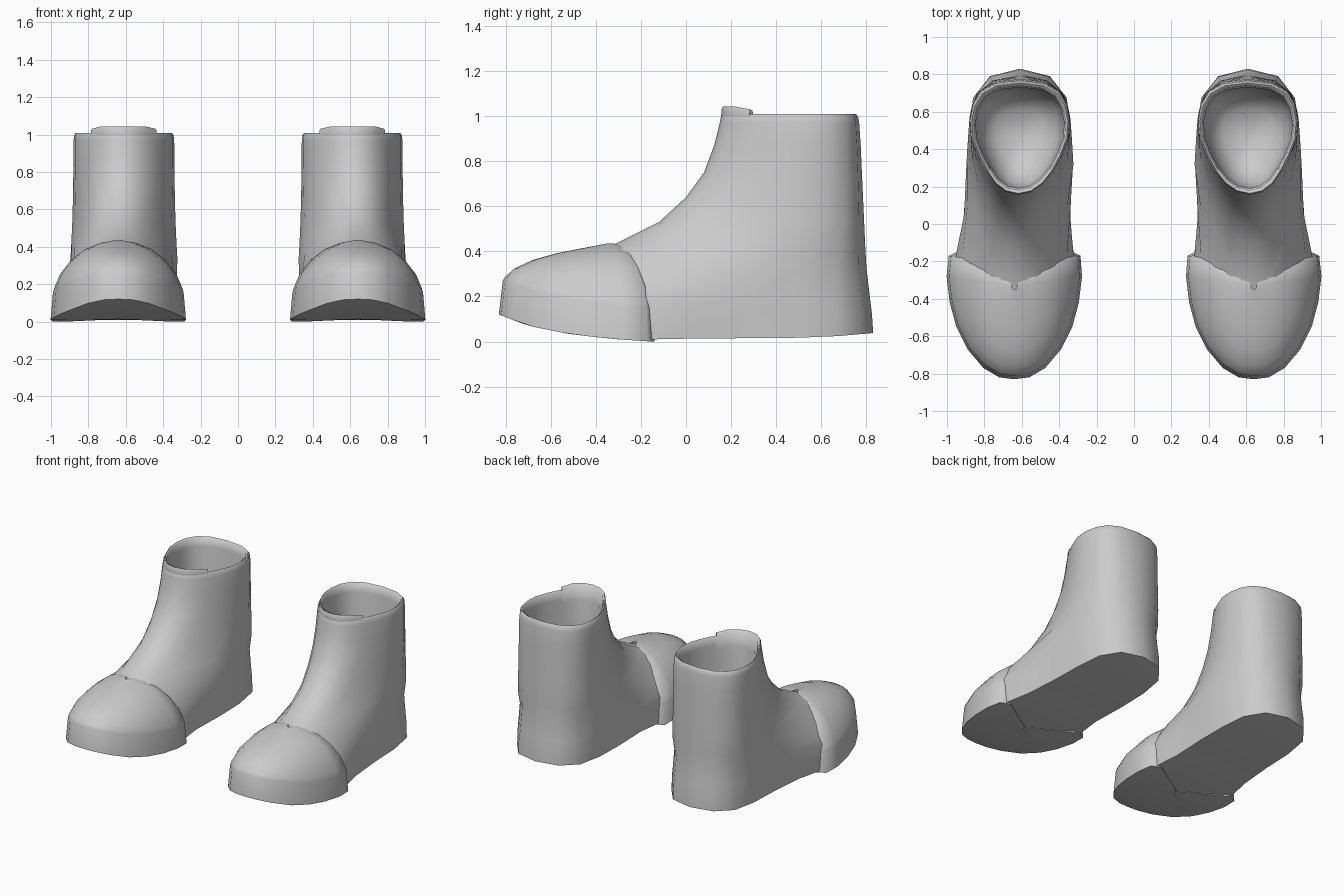
import bpy, bmesh, math

if "Cube" in bpy.data.objects:
    bpy.data.objects.remove(bpy.data.objects["Cube"], do_unlink=True)

grey = bpy.data.materials.new("plain grey")
grey.use_nodes = True
grey.diffuse_color = (0.6, 0.6, 0.6, 1)
grey.node_tree.nodes["Principled BSDF"].inputs["Base Color"].default_value = (0.6, 0.6, 0.6, 1)

# Shell rings, sole to collar: toe y, toe z, heel y, heel z, half-widths from toe to heel
RINGS = [
    (-.79, None, .83, None, (.10, .22, .29, .325, .285, .28, .275, .25, .16)),
    (-.75, .27, .825, .12, (.11, .215, .285, .32, .285, .28, .275, .25, .16)),
    (-.71, .315, .815, .20, (.095, .18, .245, .28, .283, .283, .275, .245, .155)),
    (-.59, .36, .80, .33, (.075, .14, .19, .24, .268, .286, .273, .235, .15)),
    (-.33, .425, .795, .42, (.065, .12, .17, .215, .258, .281, .27, .235, .145)),
    (-.12, .53, .79, .53, (.065, .12, .17, .215, .255, .276, .263, .225, .14)),
    (.00, .64, .785, .64, (.065, .125, .175, .22, .258, .273, .258, .215, .135)),
    (.08, .75, .78, .75, (.065, .13, .18, .225, .26, .271, .255, .212, .13)),
    (.125, .87, .775, .87, (.065, .13, .18, .225, .262, .27, .253, .21, .13)),
    (.15, .97, .768, .97, (.07, .13, .18, .225, .262, .269, .252, .21, .13)),
]
# Collar lip and lining: scale about the shaft centre, height
LINING = [(.985, .997), (.955, 1.009), (.91, 1.0), (.88, .95), (.86, .7), (.78, .52), (.5, .42)]
SOLE = [(-.83, .12), (-.7, .07), (-.5, .03), (-.3, .01), (-.15, 0), (0, .01), (.6, .015), (.83, .035)]
# Toe cap half outline, and its domed section: scale, height at the sides, height at the toe
CAP = [(0, -.83), (.08, -.82), (.165, -.77), (.25, -.67), (.31, -.55),
       (.345, -.42), (.362, -.28), (.352, -.17), (.29, -.14)]
DOME = [(1, None, None), (.965, .15, .27), (.945, .175, .287), (.86, .25, .325), (.7, .325, .362),
        (.5, .385, .39), (.25, .422, .415), (.04, .435, .435), (.04, None, None), (.9, None, None)]
CAP_Y = -.33
SHAFT_Y = .46


def sole_z(y):
    for (y0, z0), (y1, z1) in zip(SOLE, SOLE[1:]):
        if y <= y1:
            return z0 + (z1 - z0) * (y - y0) / (y1 - y0)
    return SOLE[-1][1]


def centre_x(y):
    t = min(max((y + .2) / .5, 0), 1)
    return .64 - .03 * t


def closed(half):
    """Mirror a toe-to-heel half outline into a full ring."""
    return half + [(-x, y, z) for x, y, z in half[-2:0:-1]]


def make(name, side, loops, tip=None):
    """Bridge loops into a mesh: a capped shell if tip is given, else an open strip swept round."""
    bm = bmesh.new()
    vs = [[bm.verts.new((side * (centre_x(y) + x), y, z)) for x, y, z in lp] for lp in loops]
    n = len(vs[0])
    pairs = list(zip(vs, vs[1:]))
    if not tip:
        pairs.append((vs[-1], vs[0]))
        for i in (0, -1):
            bm.faces.new([lp[i] for lp in vs])
    for a, b in pairs:
        for i in range(n if tip else n - 1):
            j = (i + 1) % n
            bm.faces.new((a[i], a[j], b[j], b[i]))
    if tip:
        # sole strips running across the foot
        b = vs[0]
        for i in range(n // 2):
            f = [b[i], b[i + 1], b[n - i - 1], b[(n - i) % n]]
            bm.faces.new(list(dict.fromkeys(f)))
        # bottom of the lining
        c = bm.verts.new((side * (centre_x(tip[1]) + tip[0]), tip[1], tip[2]))
        for i in range(n):
            bm.faces.new((vs[-1][i], vs[-1][(i + 1) % n], c))
    bmesh.ops.recalc_face_normals(bm, faces=bm.faces)
    me = bpy.data.meshes.new(name)
    bm.to_mesh(me)
    bm.free()
    me.materials.append(grey)
    ob = bpy.data.objects.new(name, me)
    bpy.context.collection.objects.link(ob)
    bpy.ops.object.select_all(action='DESELECT')
    ob.select_set(True)
    bpy.context.view_layer.objects.active = ob
    bpy.ops.object.shade_smooth_by_angle(angle=math.radians(65))


def shell_ring(ring):
    yf, zf, yb, zb, widths = ring
    half = []
    for k, w in enumerate((0,) + widths + (0,)):
        u = (1 - math.cos(math.pi * k / 10)) / 2
        y = yf + (yb - yf) * u
        z = sole_z(y) + .003 if zf is None else zb + (zf - zb) * (1 - u) ** 2
        half.append((w, y, z))
    return closed(half)


def inset(loop, s, z):
    return [(x * s, SHAFT_Y + (y - SHAFT_Y) * s, z) for x, y, _ in loop]


def cap_loop(s, side_z, toe_z):
    half = []
    for x, y in CAP:
        t = min((-.14 - y) / .69, 1)
        ys = CAP_Y + (y - CAP_Y) * s
        z = sole_z(ys) if side_z is None else side_z + (toe_z - side_z) * t * t
        half.append((x * s, ys, z))
    return [(-x, y, z) for x, y, z in half[:0:-1]] + half


for label, side in (("right", -1), ("left", 1)):
    # Boot shell with rolled collar and hollow lining
    loops = [shell_ring(r) for r in RINGS]
    top = loops[-1]
    loops += [inset(top, s, z) for s, z in LINING]
    make(label + "_boot_shell", side, loops, tip=(0, SHAFT_Y, .40))

    # Raised tongue strip at the front of the collar
    arc = [(-x, y, z) for x, y, z in top[3:0:-1]] + top[:4]
    strip = []
    for s, z in ((.99, .96), (.975, 1.03), (.955, 1.042), (.90, 1.035), (.865, .93)):
        strip.append([(x, y, zz - (.012 if y > .24 and zz > 1 else 0)) for x, y, zz in inset(arc, s, z)])
    make(label + "_tongue", side, strip)

    # Domed cap over the toes, tucked into the shell behind
    make(label + "_toe_cap", side, [cap_loop(*d) for d in DOME])
